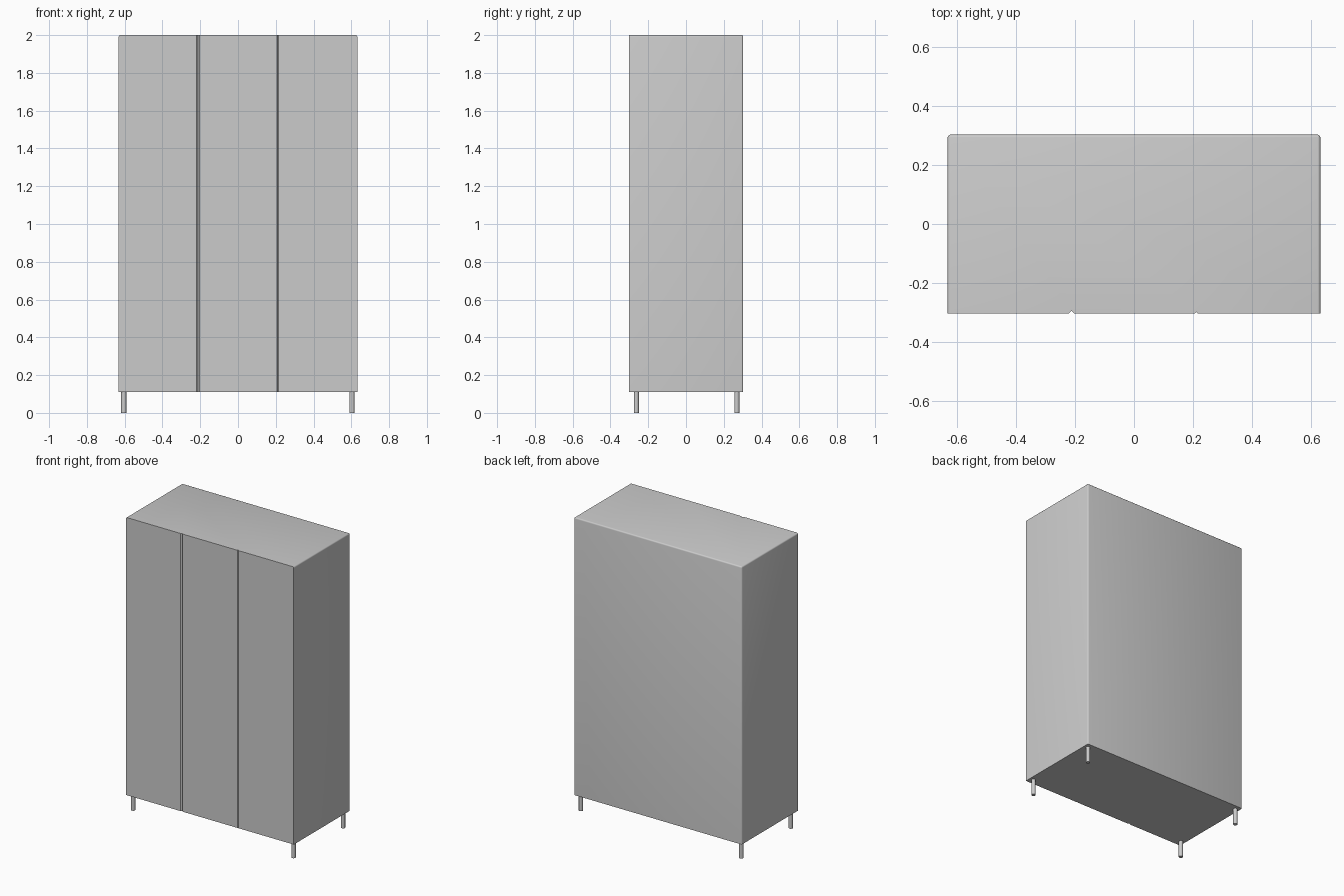
import bpy, bmesh

if "Cube" in bpy.data.objects:
    bpy.data.objects.remove(bpy.data.objects["Cube"])

HX, HY = 0.632, 0.303      # half width, half depth
Z0, Z1 = 0.11, 2.0         # cabinet bottom and top


def finish(name, bm):
    bmesh.ops.recalc_face_normals(bm, faces=bm.faces[:])
    mesh = bpy.data.meshes.new(name)
    bm.to_mesh(mesh)
    bm.free()
    obj = bpy.data.objects.new(name, mesh)
    bpy.context.collection.objects.link(obj)
    bpy.context.view_layer.objects.active = obj
    obj.select_set(True)
    bpy.ops.object.shade_smooth_by_angle(angle=0.6)
    obj.select_set(False)
    return obj


# Cabinet: plan outline with two V grooves between the doors
outline = [(-HX, -HY)]
for x, w, d in ((-0.212, 0.008, 0.008), (0.211, 0.004, 0.004)):
    outline += [(x - w, -HY), (x, -HY + d), (x + w, -HY)]
outline += [(HX, -HY), (HX, HY), (-HX, HY)]

bm = bmesh.new()
base = bm.faces.new([bm.verts.new((x, y, Z0)) for x, y in outline])
ext = bmesh.ops.extrude_face_region(bm, geom=[base], use_keep_orig=True)
top_verts = [g for g in ext["geom"] if isinstance(g, bmesh.types.BMVert)]
bmesh.ops.translate(bm, verts=top_verts, vec=(0, 0, Z1 - Z0))
bmesh.ops.recalc_face_normals(bm, faces=bm.faces[:])

# Round the upright back edges and the side and back edges of the top
rounded = []
for e in bm.edges:
    a, b = (v.co for v in e.verts)
    mid = (a + b) / 2
    upright = abs(a.z - b.z) > 1 and mid.y > HY - 0.001
    top = min(a.z, b.z) > 1.9 and mid.y > -HY + 0.1
    if upright or top:
        rounded.append(e)
bmesh.ops.bevel(bm, geom=rounded, offset=0.009, segments=3, profile=0.5,
                affect='EDGES', clamp_overlap=True)
finish("cabinet", bm)

# Round legs at the four corners
for side, x in (("left", -0.605), ("right", 0.603)):
    for end, y in (("front", -0.263), ("back", 0.269)):
        bm = bmesh.new()
        bmesh.ops.create_cone(bm, cap_ends=True, segments=20, radius1=0.0135,
                              radius2=0.0135, depth=Z0)
        bmesh.ops.translate(bm, verts=bm.verts[:], vec=(x, y, Z0 / 2))
        finish(f"{end}_{side}_leg", bm)
